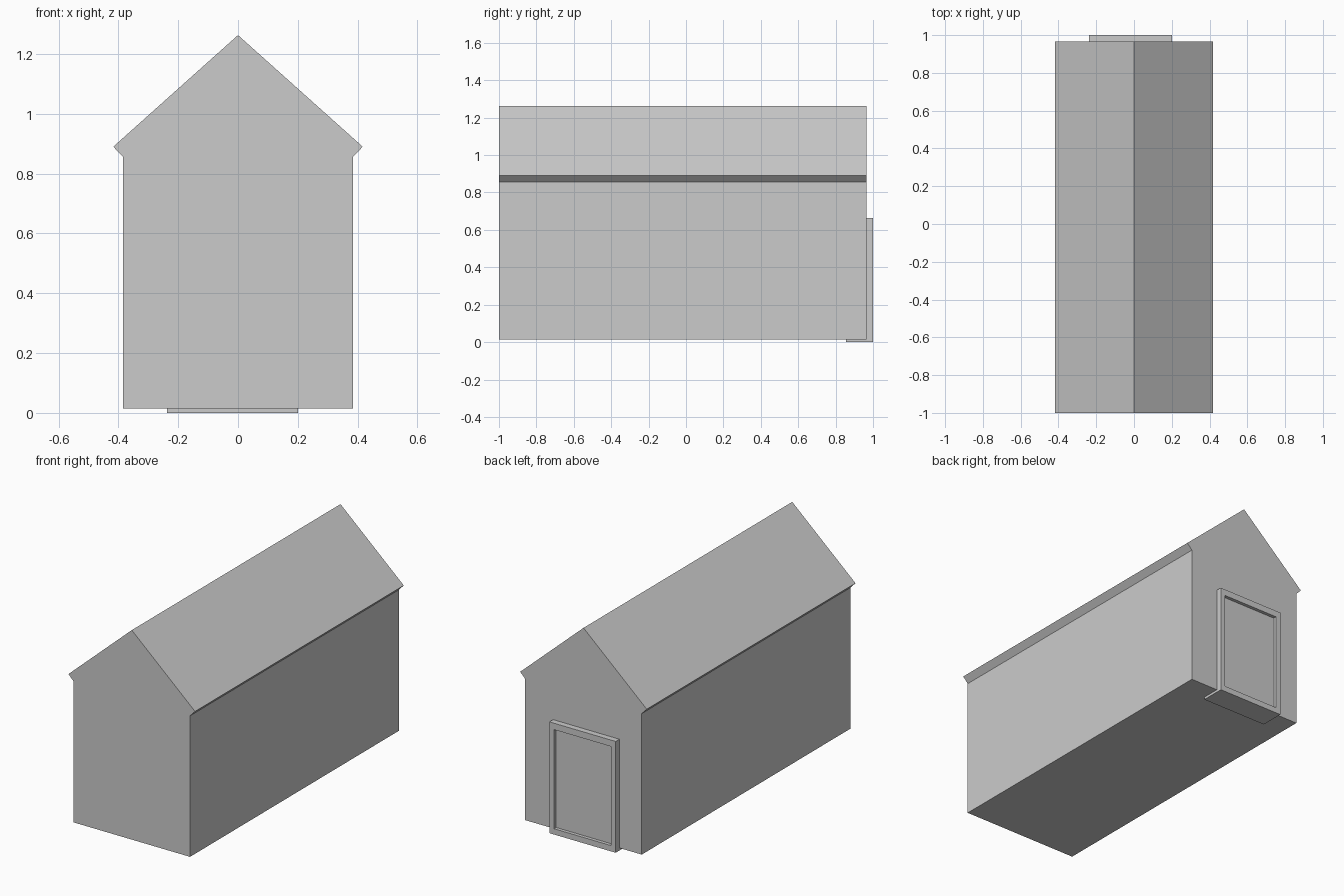
import bpy, bmesh

if "Cube" in bpy.data.objects:
    bpy.data.objects.remove(bpy.data.objects["Cube"])


def extrude_profile(name, pts, y0, y1):
    """Closed prism from an (x, z) outline, running along y."""
    bm = bmesh.new()
    face = bm.faces.new([bm.verts.new((x, y0, z)) for x, z in pts])
    res = bmesh.ops.extrude_face_region(bm, geom=[face], use_keep_orig=True)
    verts = [g for g in res["geom"] if isinstance(g, bmesh.types.BMVert)]
    bmesh.ops.translate(bm, verts=verts, vec=(0, y1 - y0, 0))
    bmesh.ops.recalc_face_normals(bm, faces=bm.faces)
    return finish(name, bm)


def finish(name, bm):
    mesh = bpy.data.meshes.new(name)
    bm.to_mesh(mesh)
    bm.free()
    obj = bpy.data.objects.new(name, mesh)
    bpy.context.collection.objects.link(obj)
    return obj


# House body: walls, flared eaves and gable roof in one outline
half = [(0.384, 0.015), (0.384, 0.855), (0.417, 0.89)]
outline = half + [(0, 1.263)] + [(-x, z) for x, z in reversed(half)]
extrude_profile("house_body", outline, -1.0, 0.965)

# Door block on the back gable, sunk into the wall
X0, X1, Z0, Z1 = -0.237, 0.2, 0.0, 0.663
door = extrude_profile("door", [(X0, Z0), (X1, Z0), (X1, Z1), (X0, Z1)], 0.855, 1.0)

# Recessed door panel inside its frame
bm = bmesh.new()
bm.from_mesh(door.data)
bm.faces.ensure_lookup_table()
outer = max(bm.faces, key=lambda f: f.calc_center_median().y)
bmesh.ops.inset_region(bm, faces=[outer], thickness=0.043)
for v in outer.verts:
    v.co.z += 0.004 if v.co.z < 0.3 else -0.008
rim = bmesh.ops.inset_region(bm, faces=[outer], thickness=0.0)
for v in outer.verts:
    v.co.y -= 0.02
bm.to_mesh(door.data)
bm.free()
